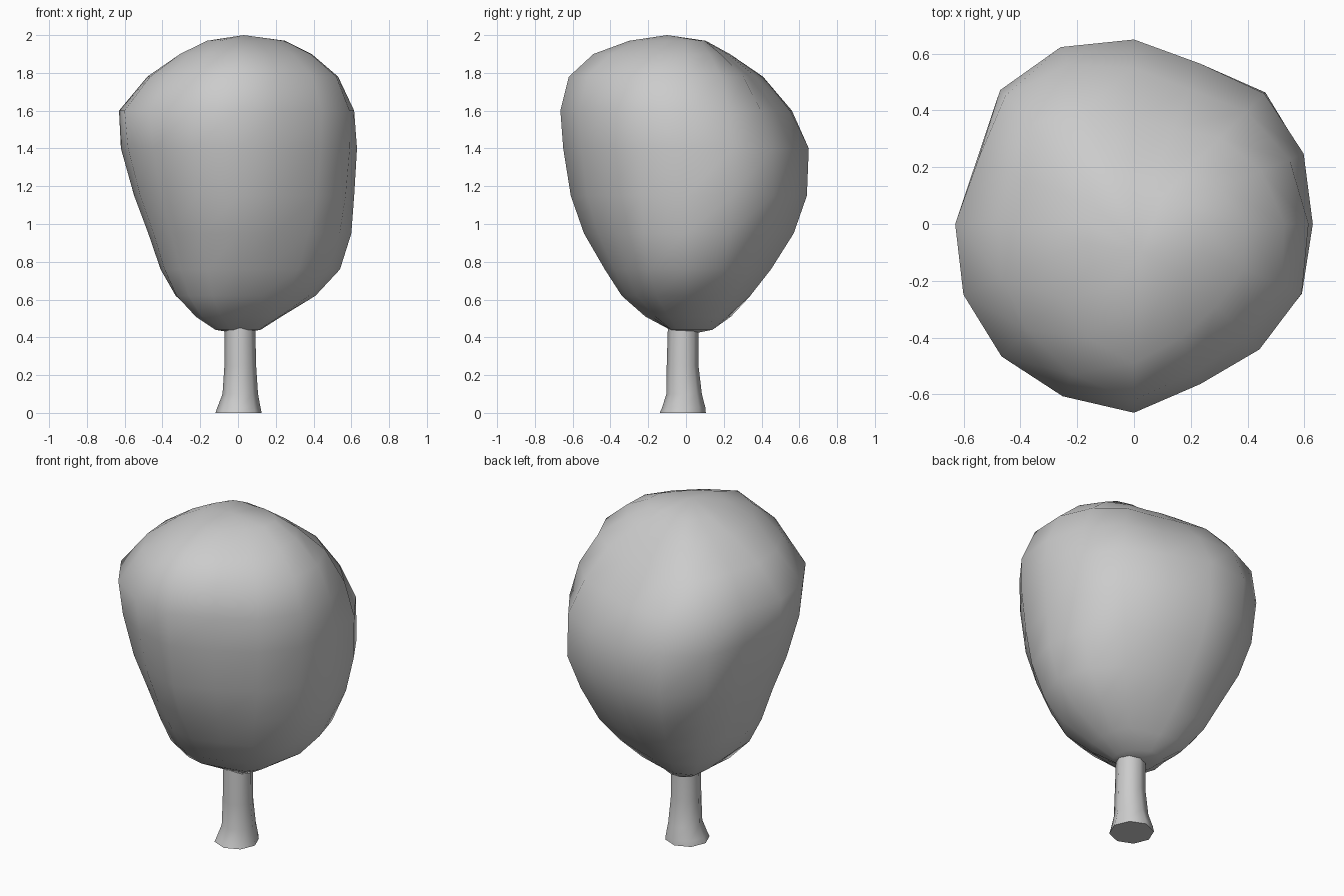
import bpy, bmesh, math

if "Cube" in bpy.data.objects:
    bpy.data.objects.remove(bpy.data.objects["Cube"])


def loft(name, rings, bottom=None, top=None):
    """Skin closed rings of points; ends become poles or flat caps."""
    bm = bmesh.new()
    rows = [[bm.verts.new(p) for p in ring] for ring in rings]
    n = len(rows[0])
    for a, b in zip(rows, rows[1:]):
        for i in range(n):
            j = (i + 1) % n
            bm.faces.new((a[i], a[j], b[j], b[i]))
    for row, pole in ((rows[0], bottom), (rows[-1], top)):
        if pole:
            v = bm.verts.new(pole)
            for i in range(n):
                bm.faces.new((row[i], row[(i + 1) % n], v))
        else:
            bm.faces.new(row)
    bmesh.ops.recalc_face_normals(bm, faces=bm.faces[:])
    mesh = bpy.data.meshes.new(name)
    bm.to_mesh(mesh)
    bm.free()
    obj = bpy.data.objects.new(name, mesh)
    bpy.context.collection.objects.link(obj)
    bpy.context.view_layer.objects.active = obj
    obj.select_set(True)
    bpy.ops.object.shade_smooth_by_angle(angle=math.radians(50))
    obj.select_set(False)
    return obj


# Crown: outline profiles in eight compass directions, counter-clockwise from +x
heights = [.44, .51, .62, .76, .95, 1.15, 1.40, 1.60, 1.78, 1.90, 1.97]
profiles = [
    [.12, .23, .41, .54, .60, .615, .63, .615, .53, .39, .25],
    [.12, .24, .36, .48, .58, .655, .65, .56, .43, .26, .14],
    [.14, .22, .34, .45, .57, .64, .65, .55, .37, .22, .10],
    [.15, .28, .38, .46, .57, .64, .667, .64, .50, .28, .13],
    [.12, .21, .33, .41, .475, .55, .62, .63, .48, .30, .16],
    [.11, .27, .37, .43, .50, .575, .635, .66, .53, .37, .20],
    [.08, .20, .34, .43, .54, .61, .65, .665, .62, .49, .30],
    [.11, .23, .37, .45, .53, .59, .62, .625, .56, .41, .25],
]
# Bulge or flattening of the eight in-between directions
bulge = [1.01, .94, 1.02, .93, 1.01, .985, .945, 1.03]
crown_rings = []
for k, z in enumerate(heights):
    r8 = [p[k] for p in profiles]
    ring = []
    for i in range(8):
        a, b, c, d = (r8[(i + s) % 8] for s in (-1, 0, 1, 2))
        mid = (9 * (b + c) - a - d) / 16 * bulge[i]
        for r, t in ((b, i), (mid, i + .5)):
            ang = t * math.pi / 4
            ring.append((r * math.cos(ang), r * math.sin(ang), z))
    crown_rings.append(ring)
loft("crown", crown_rings, bottom=(0, .04, .42), top=(.03, -.1, 2.0))

# Trunk: eight-sided, flared at the foot
trunk_rings = []
for z, x, y, r in ((0, .003, -.017, .122), (.03, .005, -.012, .114),
                   (.10, .012, -.01, .094), (.25, .012, -.018, .084),
                   (.52, .01, -.014, .08)):
    trunk_rings.append([(x + r * math.cos(i * math.pi / 4),
                         y + r * math.sin(i * math.pi / 4), z) for i in range(8)])
loft("trunk", trunk_rings)
